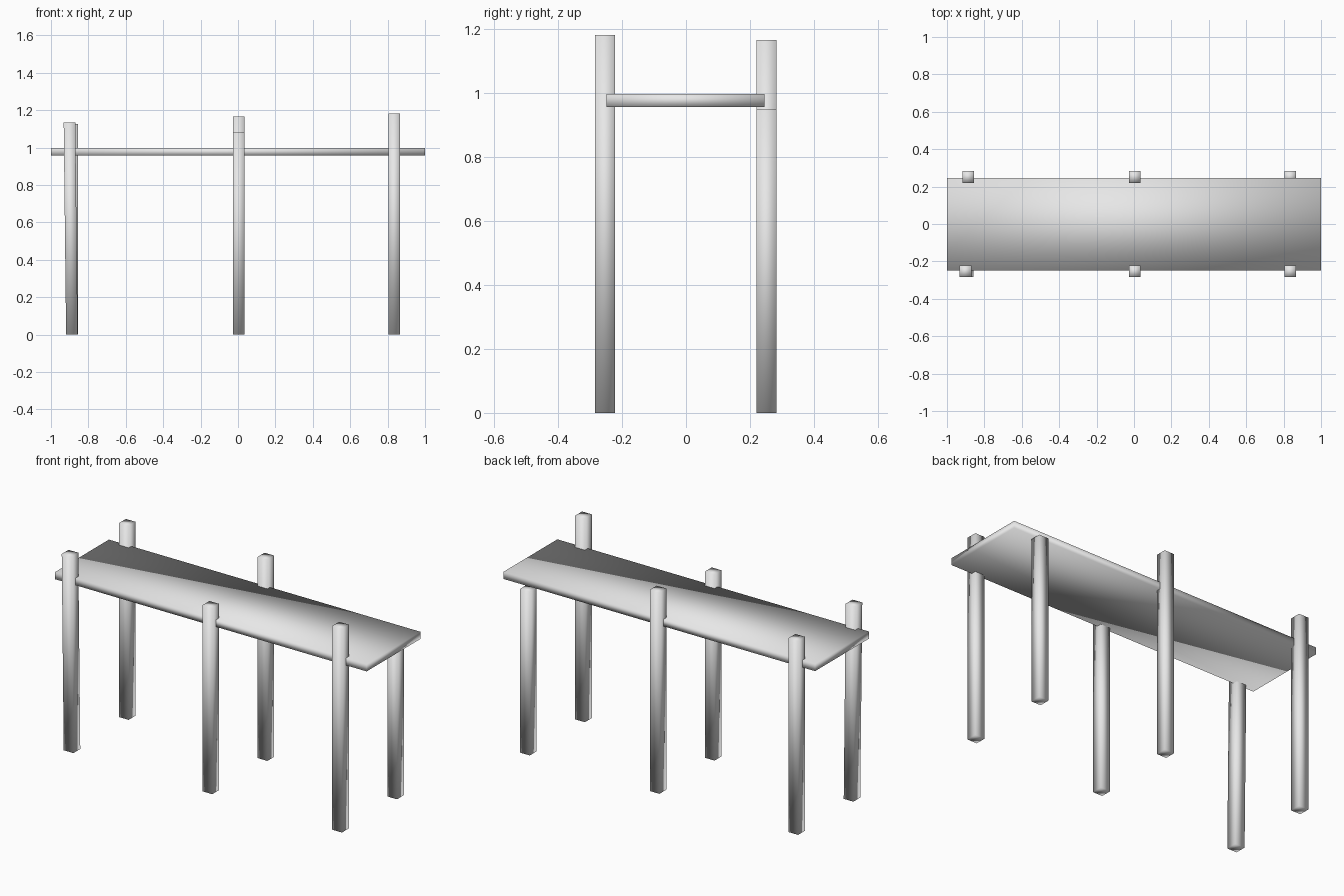
import bpy
import bmesh

cube = bpy.data.objects.get("Cube")
if cube:
    bpy.data.objects.remove(cube, do_unlink=True)

# One plain grey for the whole pier
grey = bpy.data.materials.new("plain grey")
grey.use_nodes = True
grey.diffuse_color = (0.8, 0.8, 0.8, 1)
grey.node_tree.nodes["Principled BSDF"].inputs["Base Color"].default_value = (0.8, 0.8, 0.8, 1)


def soft_box(name, centre, size, bottom, top, lean=0.0):
    """Smooth-shaded box from bottom to top; lean shifts its upper end along x."""
    bm = bmesh.new()
    bmesh.ops.create_cube(bm, size=1)
    for v in bm.verts:
        upper = v.co.z > 0
        v.co.x = centre[0] + v.co.x * size[0] + (lean if upper else 0)
        v.co.y = centre[1] + v.co.y * size[1]
        v.co.z = top if upper else bottom
    for face in bm.faces:
        face.smooth = True
    mesh = bpy.data.meshes.new(name)
    bm.to_mesh(mesh)
    bm.free()
    mesh.materials.append(grey)
    obj = bpy.data.objects.new(name, mesh)
    bpy.context.collection.objects.link(obj)
    return obj


# Deck slab
soft_box("deck", (0, -0.002), (2, 0.494), 0.957, 0.998)

# Posts: name, x, y, height, lean
posts = [
    ("front_right_post", -0.888, -0.253, 1.135, -0.013),
    ("front_middle_post", 0.003, -0.253, 1.08, 0),
    ("front_left_post", 0.835, -0.253, 1.182, 0),
    ("back_right_post", -0.887, 0.252, 1.125, 0),
    ("back_middle_post", 0.003, 0.252, 1.167, 0),
    ("back_left_post", 0.835, 0.252, 0.95, 0),
]
for name, x, y, height, lean in posts:
    soft_box(name, (x, y), (0.062, 0.063), 0, height, lean)
